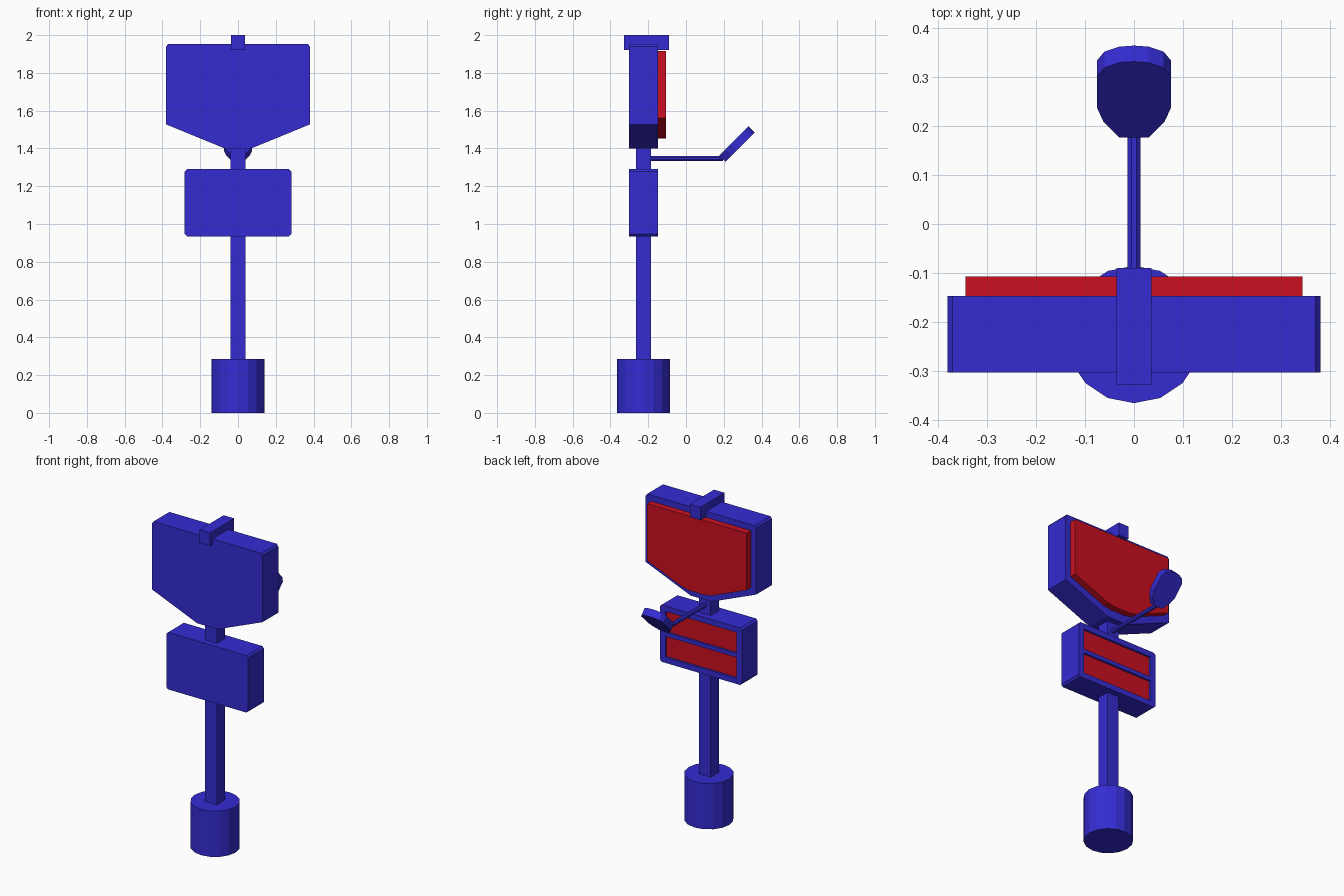
import bpy, bmesh, math
from mathutils import Matrix

if "Cube" in bpy.data.objects:
    bpy.data.objects.remove(bpy.data.objects["Cube"])


def material(name, rgb):
    m = bpy.data.materials.new(name)
    m.diffuse_color = (*rgb, 1)
    m.use_nodes = True
    m.node_tree.nodes["Principled BSDF"].inputs["Base Color"].default_value = m.diffuse_color
    return m


BLUE = material("blue_paint", (0.035, 0.025, 0.65))
RED = material("red_panel", (0.6, 0.005, 0.015))
AXIS_Y = -0.225


def make(name, bm, mat):
    bmesh.ops.recalc_face_normals(bm, faces=bm.faces)
    mesh = bpy.data.meshes.new(name)
    bm.to_mesh(mesh)
    bm.free()
    mesh.materials.append(mat)
    ob = bpy.data.objects.new(name, mesh)
    bpy.context.collection.objects.link(ob)
    return ob


def prism(name, half, y0, y1, mat, matrix=Matrix()):
    """Mirror a right-hand (x, z) outline and extrude it along y."""
    outline = half + [(-x, z) for x, z in reversed(half) if x > 1e-6]
    bm = bmesh.new()
    face = bm.faces.new([bm.verts.new((x, y0, z)) for x, z in outline])
    ext = bmesh.ops.extrude_face_region(bm, geom=[face])
    verts = [v for v in ext["geom"] if isinstance(v, bmesh.types.BMVert)]
    bmesh.ops.translate(bm, verts=verts, vec=(0, y1 - y0, 0))
    bm.transform(matrix)
    return make(name, bm, mat)


def box(name, hx, y0, y1, z0, z1, mat):
    return prism(name, [(hx, z0), (hx, z1)], y0, y1, mat)


def cylinder(name, r, length, sides, matrix, mat):
    bm = bmesh.new()
    bmesh.ops.create_cone(bm, cap_ends=True, segments=sides, radius1=r,
                          radius2=r, depth=length, matrix=matrix)
    return make(name, bm, mat)


# Base and post
cylinder("base", 0.14, 0.285, 16, Matrix.Translation((0, AXIS_Y, 0.1425)), BLUE)
box("post", 0.04, AXIS_Y - 0.04, AXIS_Y + 0.04, 0.28, 1.42, BLUE)

# Lower box with two recessed panels in its back
c = 0.012
lower = prism("lower_box", [(0.282 - c, 0.935), (0.282, 0.935 + c),
                            (0.282, 1.29 - c), (0.282 - c, 1.29)],
              -0.302, -0.147, BLUE)
for i, z in enumerate((0.97, 1.125)):
    cutter = box(f"recess_cutter_{i}", 0.245, -0.168, -0.1, z, z + 0.13, BLUE)
    cutter.hide_render = True
    cutter.hide_viewport = True
    mod = lower.modifiers.new("recess", 'BOOLEAN')
    mod.operation = 'DIFFERENCE'
    mod.solver = 'EXACT'
    mod.object = cutter
    box(f"lower_panel_{i}", 0.245, -0.172, -0.16, z, z + 0.13, RED)

# Upper box with tapered bottom and raised back panel
prism("upper_box", [(0.07, 1.4), (0.38, 1.527), (0.38, 1.94), (0.37, 1.953)],
      -0.302, -0.147, BLUE)
prism("upper_panel", [(0.05, 1.452), (0.105, 1.462), (0.343, 1.56), (0.343, 1.915)],
      -0.15, -0.107, RED)

# Top bracket
box("top_bracket", 0.036, -0.327, -0.09, 1.92, 2.0, BLUE)

# Arm and tilted paddle
cylinder("arm", 0.014, 0.39, 8,
         Matrix.Translation((0, 0.0, 1.347)) @ Matrix.Rotation(math.pi / 2, 4, 'X')
         @ Matrix.Rotation(math.pi / 8, 4, 'Z'), BLUE)
prism("paddle", [(0.03, 0), (0.062, 0.045), (0.075, 0.085), (0.075, 0.177),
                 (0.06, 0.202), (0.03, 0.216), (0, 0.219)], 0, 0.046, BLUE,
      Matrix.Translation((0, 0.176, 1.362)) @ Matrix.Rotation(-math.pi / 4, 4, 'X'))
